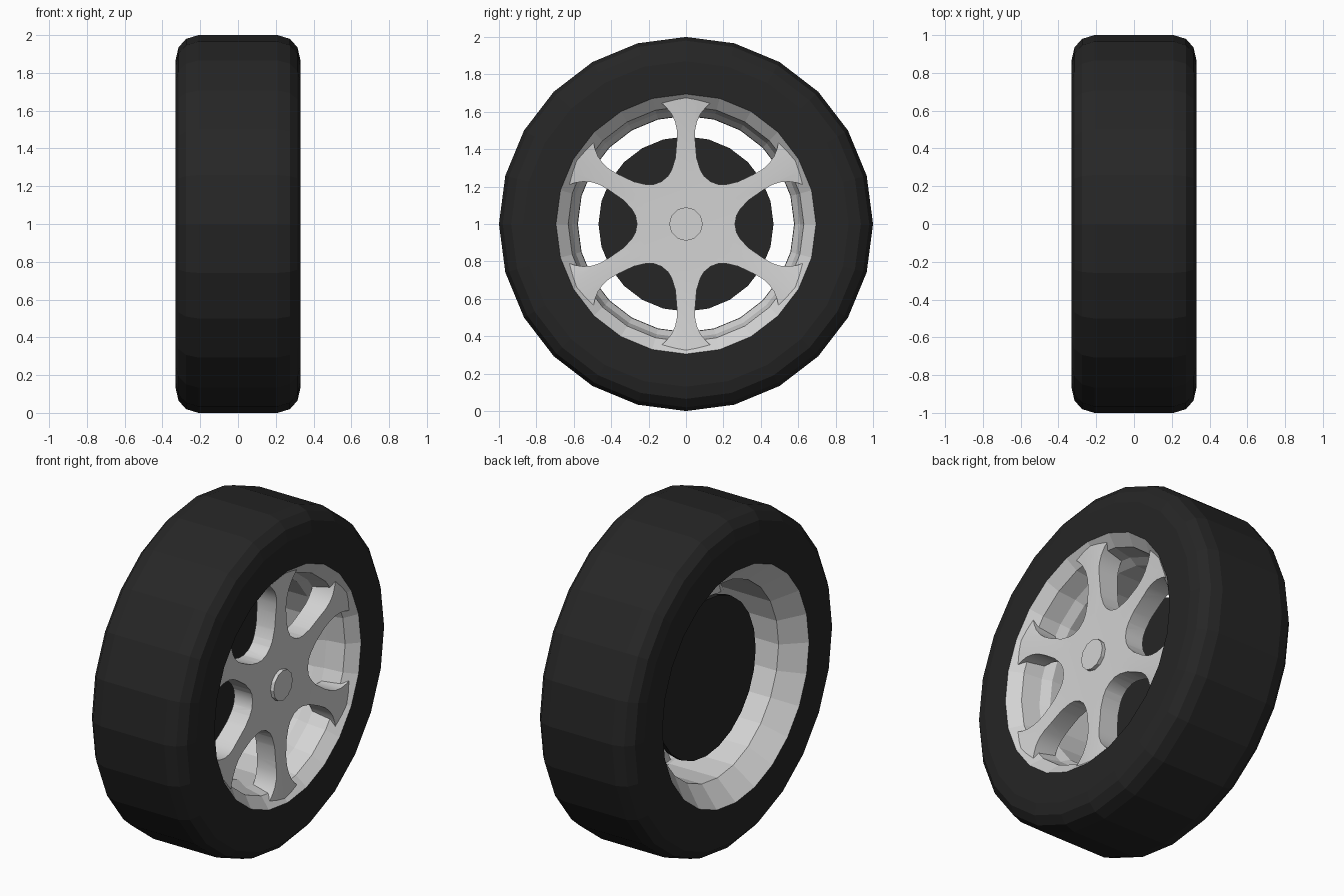
import bpy
import bmesh
from math import cos, sin, pi, radians

if "Cube" in bpy.data.objects:
    bpy.data.objects.remove(bpy.data.objects["Cube"])


def make_material(name, value):
    mat = bpy.data.materials.new(name)
    mat.use_nodes = True
    colour = (value, value, value, 1)
    mat.diffuse_color = colour
    mat.node_tree.nodes["Principled BSDF"].inputs["Base Color"].default_value = colour
    return mat


RUBBER = make_material("black rubber", 0.019)
ALLOY = make_material("silver alloy", 0.65)


def finish(name, bm, mat):
    bmesh.ops.remove_doubles(bm, verts=bm.verts, dist=1e-5)
    for v in bm.verts:
        v.co.z += 1
    mesh = bpy.data.meshes.new(name)
    bm.to_mesh(mesh)
    bm.free()
    mesh.materials.append(mat)
    obj = bpy.data.objects.new(name, mesh)
    bpy.context.collection.objects.link(obj)
    return obj


def lathe(name, profile, mat, sides=24, closed=False, crown=None):
    """Spin (x, radius) points about the wheel axle."""
    bm = bmesh.new()
    rings = []
    for x, r in profile:
        ring = []
        for i in range(sides):
            a = 2 * pi * i / sides
            px, pr = crown(x, r, a) if crown else (x, r)
            ring.append(bm.verts.new((px, pr * cos(a), pr * sin(a))))
        rings.append(ring)
    pairs = list(zip(rings, rings[1:]))
    if closed:
        pairs.append((rings[-1], rings[0]))
    for lo, hi in pairs:
        for i in range(sides):
            j = (i + 1) % sides
            bm.faces.new((lo[i], lo[j], hi[j], hi[i]))
    return finish(name, bm, mat)


# Tyre: flat tread, rounded shoulders, straight sidewalls
half = [(0.21, 1), (0.275, 0.98), (0.315, 0.935), (0.33, 0.87), (0.33, 0.695)]
lathe("tyre", [(-x, r) for x, r in reversed(half)] + half, RUBBER, closed=True)

# Rim barrel: flared lips at both ends, seen from inside
lathe("rim_barrel", [(0.33, 0.695), (0.27, 0.63), (0.16, 0.61), (0.11, 0.58),
                     (-0.21, 0.578), (-0.33, 0.695)], ALLOY)

# Dark brake disc floating behind the spokes
lathe("brake_disc", [(-0.135, 0), (-0.135, 0.468), (-0.105, 0.468), (-0.105, 0)], RUBBER)


# Spoke plate: its edge rises with each spoke to meet the lip
def spoke_crown(x, r, a):
    if r < 0.6:
        return x, r
    wave = cos(6 * (a - pi / 6))
    return (x + 0.0185 * wave if x > 0.2 else x), r + 0.02 * wave


plate = lathe("spokes", [(0.16, 0), (0.16, 0.655), (0.293, 0.655), (0.285, 0.45),
                         (0.28, 0.25), (0.278, 0)], ALLOY, sides=72, crown=spoke_crown)

# Six rounded windows cut between the spokes
side = [(0.27, 0.045), (0.29, 0.08), (0.335, 0.128), (0.41, 0.18), (0.46, 0.209),
        (0.503, 0.223), (0.55, 0.227), (0.594, 0.22), (0.64, 0.205), (0.72, 0.19)]
outline = [(0.262, 0)] + side + [(u, -v) for u, v in reversed(side)]
bm = bmesh.new()
for k in range(6):
    c, s = cos(k * pi / 3), sin(k * pi / 3)
    face = bm.faces.new([bm.verts.new((0.05, u * c - v * s, u * s + v * c))
                         for u, v in outline])
    top = bmesh.ops.extrude_face_region(bm, geom=[face])["geom"]
    for v in top:
        if isinstance(v, bmesh.types.BMVert):
            v.co.x = 0.45
bmesh.ops.recalc_face_normals(bm, faces=bm.faces)
cutter = finish("window_cutter", bm, ALLOY)
cutter.hide_render = True

cut = plate.modifiers.new("windows", "BOOLEAN")
cut.operation = "DIFFERENCE"
cut.solver = "EXACT"
cut.object = cutter
bpy.ops.object.select_all(action="DESELECT")
bpy.context.view_layer.objects.active = plate
plate.select_set(True)
bpy.ops.object.modifier_apply(modifier=cut.name)
bpy.data.objects.remove(cutter)
bpy.ops.object.shade_smooth_by_angle(angle=radians(30))

# Hub cap
lathe("hub_cap", [(0.25, 0), (0.25, 0.09), (0.3, 0.09), (0.3, 0)], ALLOY, sides=12)
